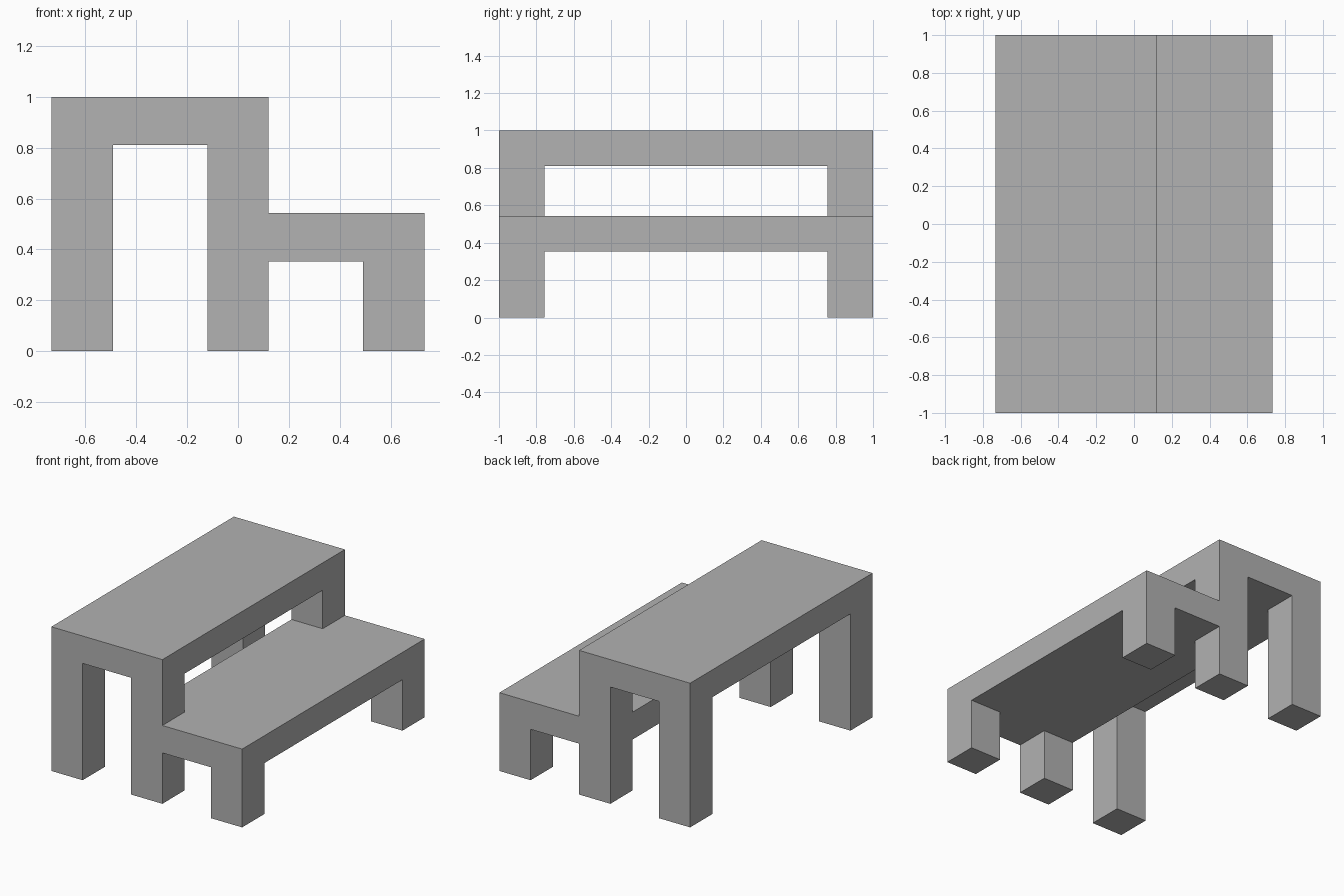
import bpy, bmesh
from mathutils import Vector

cube = bpy.data.objects.get("Cube")
if cube:
    bpy.data.objects.remove(cube, do_unlink=True)

# Main dimensions
HALF_W, HALF_D = 0.732, 1.0
LEG_X, LEG_Y = 0.24, 0.243
MID = LEG_X / 2
UPPER_Z, LOWER_Z, SLAB = 1.0, 0.543, 0.19

grey = bpy.data.materials.new("plain_grey")
grey.use_nodes = True
grey.diffuse_color = (0.445, 0.445, 0.445, 1)
grey.node_tree.nodes["Principled BSDF"].inputs["Base Color"].default_value = grey.diffuse_color

# Solid parts as (low corner, high corner): two slabs
parts = [
    ((-HALF_W, -HALF_D, UPPER_Z - SLAB), (MID, HALF_D, UPPER_Z)),    # upper top
    ((-MID, -HALF_D, LOWER_Z - SLAB), (HALF_W, HALF_D, LOWER_Z)),    # lower top
]
# Three pairs of legs, the middle pair shared by both tiers
for x, height in ((-HALF_W, UPPER_Z), (-MID, UPPER_Z), (HALF_W - LEG_X, LOWER_Z)):
    for y in (-HALF_D, HALF_D - LEG_Y):
        parts.append(((x, y, 0), (x + LEG_X, y + LEG_Y, height)))

# Split space at every part boundary
cuts = [sorted({round(corner[a], 4) for part in parts for corner in part}) for a in range(3)]


def solid(cell):
    if any(not 0 <= cell[a] < len(cuts[a]) - 1 for a in range(3)):
        return False
    mid = [(cuts[a][cell[a]] + cuts[a][cell[a] + 1]) / 2 for a in range(3)]
    return any(all(lo[a] < mid[a] < hi[a] for a in range(3)) for lo, hi in parts)


def add_side(bm, cell, axis, side):
    u, v = (axis + 1) % 3, (axis + 2) % 3
    loop = []
    for du, dv in ((0, 0), (1, 0), (1, 1), (0, 1)):
        p = Vector()
        p[axis] = cuts[axis][cell[axis] + side]
        p[u] = cuts[u][cell[u] + du]
        p[v] = cuts[v][cell[v] + dv]
        loop.append(bm.verts.new(p))
    bm.faces.new(loop if side else loop[::-1])


# Keep only the outer skin of the joined parts
bm = bmesh.new()
nx, ny, nz = (len(c) - 1 for c in cuts)
for cell in [(i, j, k) for i in range(nx) for j in range(ny) for k in range(nz)]:
    if not solid(cell):
        continue
    for axis in range(3):
        for side in (0, 1):
            neighbour = list(cell)
            neighbour[axis] += 1 if side else -1
            if not solid(neighbour):
                add_side(bm, cell, axis, side)

# Weld, then merge flat areas into single faces
bmesh.ops.remove_doubles(bm, verts=bm.verts, dist=0.0005)
bmesh.ops.dissolve_limit(bm, angle_limit=0.01, verts=bm.verts, edges=bm.edges)
mesh = bpy.data.meshes.new("two_tier_bench")
bm.to_mesh(mesh)
bm.free()
mesh.materials.append(grey)
bench = bpy.data.objects.new("two_tier_bench", mesh)
bpy.context.scene.collection.objects.link(bench)
